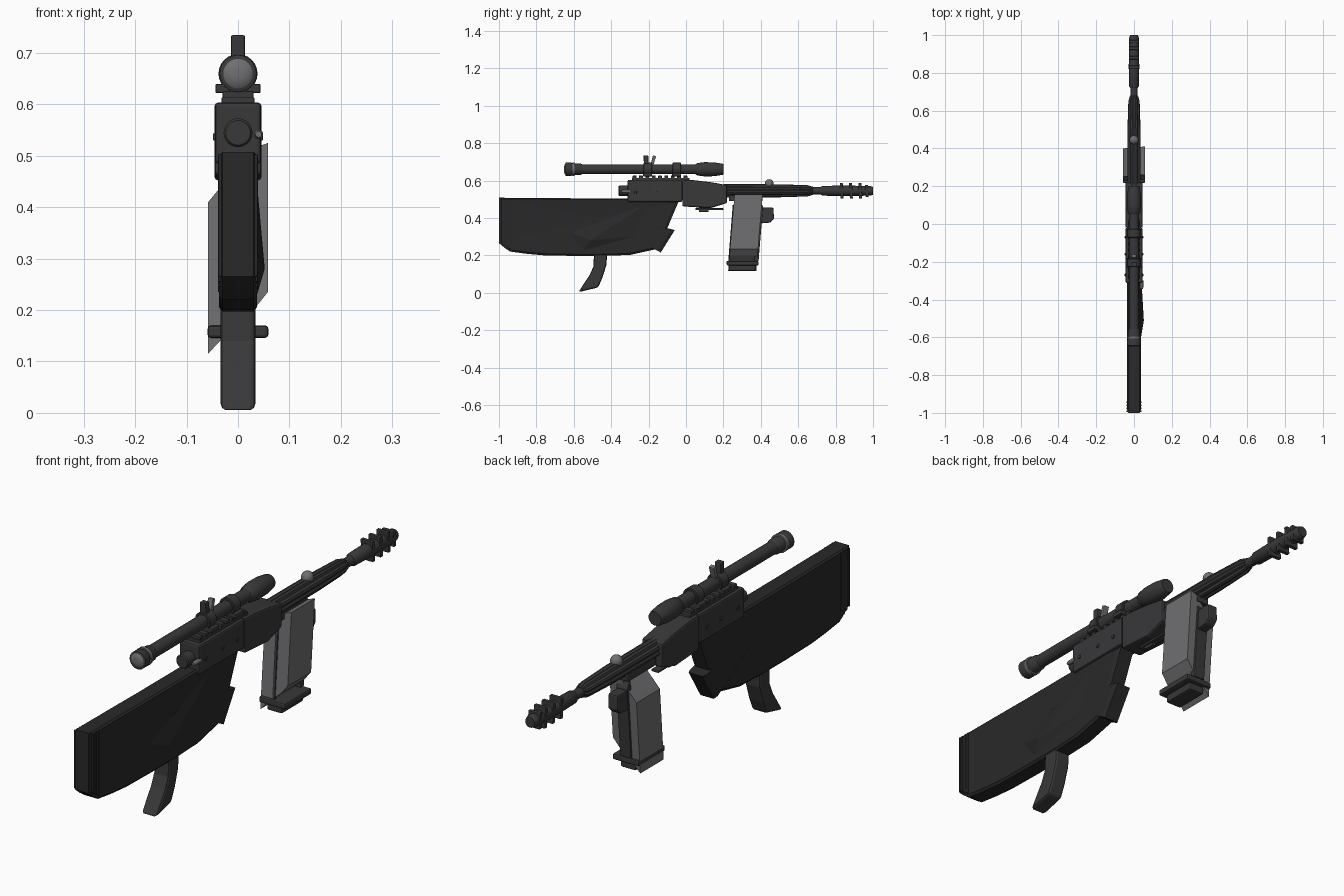
import bpy, bmesh, math
from mathutils import Vector

if "Cube" in bpy.data.objects:
    bpy.data.objects.remove(bpy.data.objects["Cube"])


def material(name, v):
    m = bpy.data.materials.new(name)
    m.diffuse_color = (v, v, v * 1.05, 1)
    m.use_nodes = True
    m.node_tree.nodes["Principled BSDF"].inputs["Base Color"].default_value = m.diffuse_color
    return m


DARK = material("dark_metal", 0.04)
BLACK = material("black_polymer", 0.022)
LIGHT = material("light_metal", 0.16)


def finish(name, bm, mat, bevel=0, smooth=False):
    bmesh.ops.recalc_face_normals(bm, faces=bm.faces)
    me = bpy.data.meshes.new(name)
    bm.to_mesh(me)
    bm.free()
    ob = bpy.data.objects.new(name, me)
    bpy.context.collection.objects.link(ob)
    me.materials.append(mat)
    if bevel:
        b = ob.modifiers.new("bevel", 'BEVEL')
        b.width, b.segments, b.limit_method = bevel, 2, 'ANGLE'
    if smooth:
        bpy.ops.object.select_all(action='DESELECT')
        bpy.context.view_layer.objects.active = ob
        ob.select_set(True)
        bpy.ops.object.shade_smooth_by_angle(angle=math.radians(35))
    return ob


def prism(name, pts, w, mat=DARK, bevel=0.004, x=0):
    """Side profile of (y, z) points given thickness 2w across x."""
    bm = bmesh.new()
    a, b = [[bm.verts.new((x + s * w, y, z)) for y, z in pts] for s in (-1, 1)]
    bm.faces.new(a)
    bm.faces.new(b[::-1])
    for i in range(len(pts)):
        j = (i + 1) % len(pts)
        bm.faces.new((a[i], a[j], b[j], b[i]))
    return finish(name, bm, mat, bevel)


def box(name, y0, y1, z0, z1, w, mat=DARK, bevel=0.004, x=0):
    return prism(name, [(y0, z0), (y1, z0), (y1, z1), (y0, z1)], w, mat, bevel, x)


def lathe(name, prof, zc, mat=DARK, n=24, flute=0, x=0):
    """Turned part along y from (y, radius) pairs; flute cuts every second pair of points."""
    bm = bmesh.new()
    rings = []
    for y, r in prof:
        ring = []
        for i in range(n):
            t = 2 * math.pi * i / n
            k = r * (1 - flute * (i % 3 == 0))
            ring.append(bm.verts.new((x + k * math.cos(t), y, zc + k * math.sin(t))))
        rings.append(ring)
    for a, b in zip(rings, rings[1:]):
        for i in range(n):
            bm.faces.new((a[i], a[(i + 1) % n], b[(i + 1) % n], b[i]))
    bm.faces.new(rings[0])
    bm.faces.new(rings[-1])
    return finish(name, bm, mat, 0, True)


# Stock: outline with side faces fanning in to a dented hub
outline = [(-1, .508), (-1, .265), (-.97, .24), (-.94, .22), (-.85, .208), (-.76, .2), (-.6, .197),
           (-.45, .197), (-.3, .202), (-.165, .232), (-.135, .215), (-.06, .335), (-.1, .345),
           (-.04, .487), (-.3, .505), (-.6, .505), (-.8, .507)]
bm = bmesh.new()
sides = []
for s in (-1, 1):
    rim = [bm.verts.new((s * .030, y, z)) for y, z in outline]
    lip = [bm.verts.new((s * .037, -.5 + (y + .5) * .96, .37 + (z - .37) * .95)) for y, z in outline]
    hub = bm.verts.new((s * .030, -.47, .40))
    for i in range(len(rim)):
        j = (i + 1) % len(rim)
        bm.faces.new((rim[i], rim[j], lip[j], lip[i]))
        bm.faces.new((lip[i], lip[j], hub))
    sides.append(rim)
for i in range(len(outline)):
    j = (i + 1) % len(outline)
    bm.faces.new((sides[0][i], sides[0][j], sides[1][j], sides[1][i]))
finish("stock", bm, BLACK)

# Raised flake on the right side of the stock
bm = bmesh.new()
v = [bm.verts.new(p) for p in [(.034, -.2, .48), (.034, -.62, .32), (.034, -.55, .22),
                               (.034, -.28, .3), (.052, -.51, .28)]]
for i in range(4):
    bm.faces.new((v[i], v[(i + 1) % 4], v[4]))
bm.faces.new(v[:4])
finish("stock_ridge", bm, BLACK)

# Butt pad ribs
for i in range(4):
    box(f"butt_rib_{i}", -.995 + i * .016, -.987 + i * .016, .265 - i * .01, .503, .039, BLACK, .002)

# Pistol grip
prism("grip", [(-.49, .25), (-.42, .25), (-.425, .15), (-.447, .08), (-.47, .028), (-.575, .003),
               (-.545, .05), (-.515, .095), (-.495, .14)], .034, DARK, .01)

# Receiver, rear bolt cap and forward shroud
box("receiver", -.312, -.02, .485, .604, .045, bevel=.007)
prism("receiver_front", [(-.02, .604), (.04, .602), (.14, .59), (.22, .575), (.22, .48), (.13, .452),
                         (-.02, .462)], .046, bevel=.008)
lathe("bolt_cap", [(-.36, .024), (-.355, .028), (-.3, .028)], .545)
for i, y in enumerate((-.27, -.16, -.07)):
    for s in (-1, 1):
        box(f"receiver_pin_{i}_{s}", y - .007, y + .007, .53, .544, .003, DARK, .002, s * .046)
box("lower_catch", .05, .2, .443, .452, .016, bevel=.002)
box("catch_post", .07, .12, .432, .47, .008, bevel=.002)
lathe("bolt_knob", [(-.345, .006), (-.335, .009), (-.3, .009)], .542, LIGHT, 12, x=.04)

# Scope rail with cross slots
box("scope_rail", -.29, .02, .6, .614, .032, bevel=.002)
for i in range(9):
    box(f"rail_tooth_{i}", -.285 + i * .034, -.265 + i * .034, .61, .626, .03, bevel=.002)

# Scope
ZS = .66
lathe("scope_tube", [(-.6, .026), (.08, .026)], ZS)
lathe("scope_eyepiece", [(-.645, .033), (-.643, .036), (-.615, .036), (-.605, .031), (-.565, .031),
                         (-.555, .026)], ZS)
lathe("scope_eye_ring", [(-.607, .037), (-.595, .037)], ZS, LIGHT)
lathe("scope_lens", [(-.652, .010), (-.65, .022), (-.644, .03)], ZS, LIGHT)
lathe("scope_bell", [(.05, .026), (.06, .033), (.1, .038), (.15, .037), (.195, .03), (.2, .028)], ZS)
for i, y in enumerate((-.205, -.05)):
    lathe(f"scope_ring_{i}", [(y - .023, .032), (y - .02, .035), (y + .02, .035), (y + .023, .032)], ZS)
    box(f"scope_ring_base_{i}", y - .024, y + .024, .622, .64, .044, bevel=.003)

# Turret and adjustment lever
prism("turret", [(-.225, .68), (-.2, .68), (-.202, .735), (-.227, .735)], .014)
prism("turret_lever", [(-.19, .68), (-.175, .68), (-.16, .73), (-.177, .735)], .012, LIGHT)

# Barrel with flutes, bead and muzzle brake
ZB = .545
lathe("barrel_jacket", [(.2, .037), (.5, .036), (.65, .031), (.68, .022)], ZB, n=24, flute=.16)
lathe("barrel", [(.65, .019), (.76, .019)], ZB)
lathe("muzzle_brake", [(.72, .02), (.73, .026), (.83, .028), (.985, .026), (1, .021)], ZB)
for i, y in enumerate((.83, .88, .93, .965)[:4]):
    h = .042 if i < 3 else .032
    prism(f"brake_fin_{i}", [(y - .004, ZB - h), (y + .012, ZB - h), (y + .008, ZB + h), (y - .008, ZB + h)],
          .027, bevel=.003)
bm = bmesh.new()
bmesh.ops.create_uvsphere(bm, u_segments=16, v_segments=10, radius=.024)
bmesh.ops.translate(bm, verts=bm.verts, vec=Vector((0, .445, .583)))
finish("barrel_bead", bm, LIGHT, 0, True)

# Magazine: skewed cross-section swept along y, leaning with height
section = [(.058, .525), (.058, .235), (.03, .2), (-.035, .14), (-.058, .115), (-.058, .41),
           (-.04, .432), (.03, .515)]
bm = bmesh.new()
ends = [[bm.verts.new((x, y + (z - .17) * .083, z)) for x, z in section] for y in (.23, .38)]
for f in ends:
    bm.faces.new(f)
for i in range(len(section)):
    j = (i + 1) % len(section)
    bm.faces.new((ends[0][i], ends[0][j], ends[1][j], ends[1][i]))
finish("magazine", bm, LIGHT)
box("magazine_base", .217, .388, .146, .17, .059, bevel=.006)
box("magazine_foot", .232, .372, .117, .15, .034, bevel=.006)
prism("magazine_front_spine", [(.365, .17), (.388, .17), (.412, .46), (.39, .5)], .025, bevel=.003)
prism("magazine_rear_spine", [(.226, .17), (.24, .17), (.262, .47), (.25, .47)], .006, bevel=.002)
prism("magazine_knob", [(.39, .37), (.45, .375), (.47, .395), (.468, .455), (.4, .455)], .022, bevel=.006)
box("magazine_well", .23, .41, .49, .52, .028, bevel=.004)
